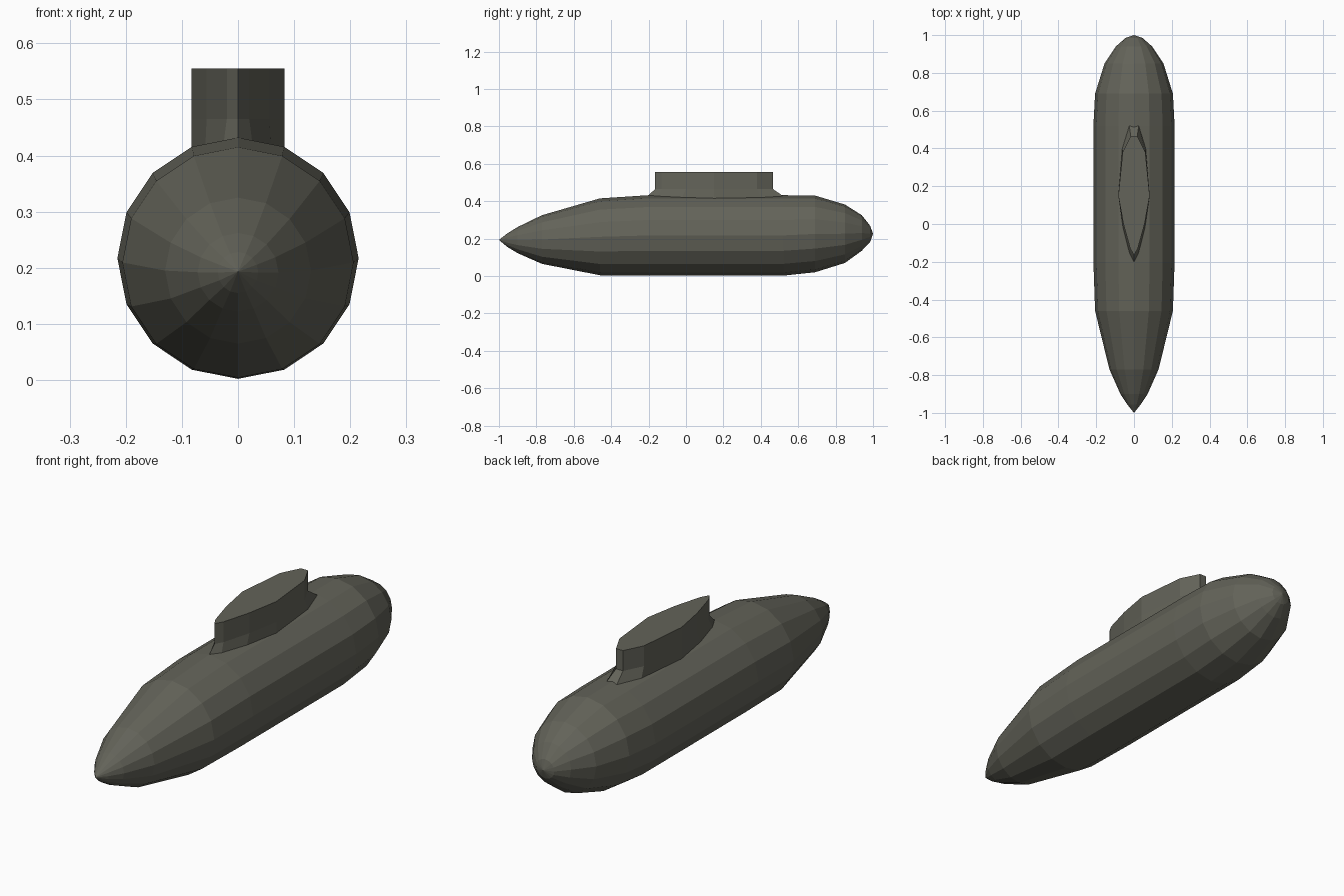
import bpy, bmesh, math

if "Cube" in bpy.data.objects:
    bpy.data.objects.remove(bpy.data.objects["Cube"])

SIDES = 16

# Dark olive paint shared by both parts
paint = bpy.data.materials.new("olive_paint")
paint.diffuse_color = (0.125, 0.125, 0.1, 1)
paint.use_nodes = True
paint.node_tree.nodes["Principled BSDF"].inputs["Base Color"].default_value = paint.diffuse_color


def finish(bm, name):
    bmesh.ops.recalc_face_normals(bm, faces=bm.faces)
    mesh = bpy.data.meshes.new(name)
    bm.to_mesh(mesh)
    bm.free()
    mesh.materials.append(paint)
    obj = bpy.data.objects.new(name, mesh)
    bpy.context.collection.objects.link(obj)
    return obj


def bridge(bm, a, b):
    n = len(a)
    for i in range(n):
        j = (i + 1) % n
        bm.faces.new((a[i], a[j], b[j], b[i]))


# Hull: lofted rings given as y, half width, bottom z, top z
stations = [
    (-0.955, 0.036, 0.155, 0.228), (-0.9, 0.072, 0.122, 0.262),
    (-0.77, 0.13, 0.065, 0.325), (-0.46, 0.206, 0.004, 0.415),
    (-0.2, 0.215, 0.002, 0.432), (0.52, 0.215, 0.002, 0.432),
    (0.69, 0.206, 0.02, 0.43), (0.85, 0.156, 0.07, 0.382),
    (0.94, 0.096, 0.135, 0.325), (0.985, 0.045, 0.183, 0.268),
]
bm = bmesh.new()
rings = []
for y, r, lo, hi in stations:
    angles = [2 * math.pi * i / SIDES for i in range(SIDES)]
    rings.append([bm.verts.new((r * math.sin(a), y,
                                (lo + hi) / 2 + (hi - lo) / 2 * math.cos(a)))
                  for a in angles])
for a, b in zip(rings, rings[1:]):
    bridge(bm, a, b)
# Pointed tail and rounded nose
for ring, tip in ((rings[0], (0, -1, 0.193)), (rings[-1], (0, 1, 0.225))):
    v = bm.verts.new(tip)
    for i in range(SIDES):
        bm.faces.new((ring[i], ring[(i + 1) % SIDES], v))
finish(bm, "hull")

# Conning tower: wall outline and the flared foot where it meets the hull
wall = [(0.017, 0.465), (0.06, 0.38), (0.083, 0.15), (0.056, 0.0),
        (0.02, -0.13), (0.0, -0.165)]
foot = [(0.025, 0.52), (0.062, 0.40), (0.083, 0.15), (0.058, -0.02),
        (0.025, -0.15), (0.0, -0.2)]


def mirrored(half):
    return half + [(-x, y) for x, y in reversed(half) if x > 0]


def hull_top(x):
    return 0.432 - 0.017 * abs(x) / 0.083


bm = bmesh.new()
sunk = [bm.verts.new((x, y, hull_top(x) - 0.03)) for x, y in mirrored(foot)]
base = [bm.verts.new((x, y, hull_top(x))) for x, y in mirrored(foot)]
step = [bm.verts.new((x, y, 0.465)) for x, y in mirrored(wall)]
roof = [bm.verts.new((x, y, 0.555)) for x, y in mirrored(wall)]
for a, b in ((sunk, base), (base, step), (step, roof)):
    bridge(bm, a, b)
bm.faces.new(roof)
bm.faces.new(sunk[::-1])
finish(bm, "conning_tower")
